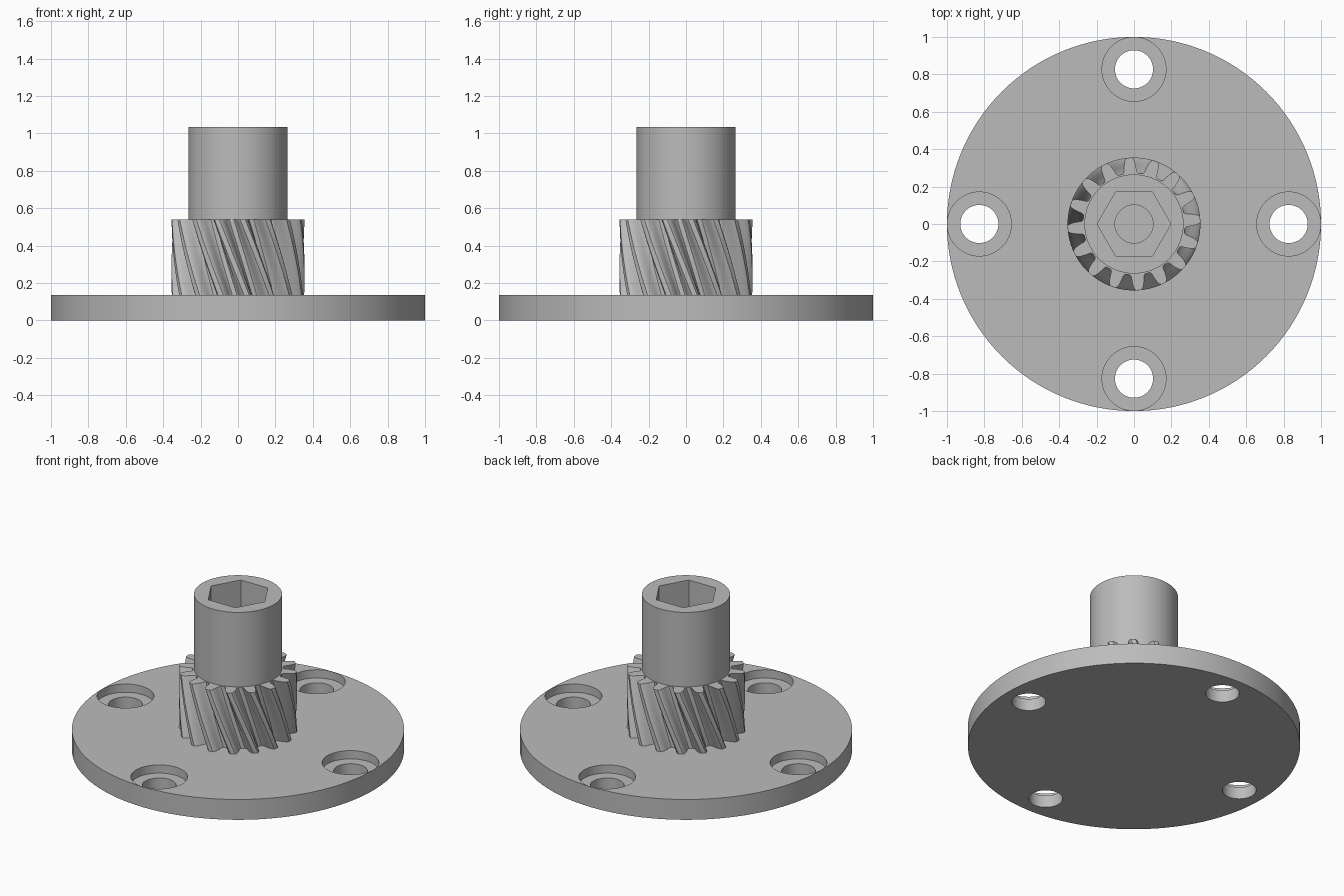
import bpy
import bmesh
from math import sin, cos, pi, radians

cube = bpy.data.objects.get("Cube")
if cube:
    bpy.data.objects.remove(cube, do_unlink=True)

PLATE_TOP, GEAR_TOP, HUB_TOP = 0.135, 0.54, 1.035
TEETH, TWIST, LAYERS = 16, radians(-26), 14

grey = bpy.data.materials.new("plain grey")
grey.use_nodes = True
GREY = (0.5, 0.5, 0.5, 1)
grey.diffuse_color = GREY
grey.node_tree.nodes["Principled BSDF"].inputs["Base Color"].default_value = GREY


def prism(name, outline, z0, z1, layers=1, twist=0.0):
    """Extrude a closed outline upward, turning it evenly by the twist."""
    bm = bmesh.new()
    rings = []
    for i in range(layers + 1):
        t = i / layers
        c, s = cos(twist * t), sin(twist * t)
        rings.append([bm.verts.new((x * c - y * s, x * s + y * c, z0 + (z1 - z0) * t))
                      for x, y in outline])
    n = len(outline)
    for low, high in zip(rings, rings[1:]):
        for j in range(n):
            k = (j + 1) % n
            bm.faces.new((low[j], low[k], high[k], high[j]))
    bm.faces.new(rings[0][::-1])
    bm.faces.new(rings[-1])
    mesh = bpy.data.meshes.new(name)
    bm.to_mesh(mesh)
    bm.free()
    obj = bpy.data.objects.new(name, mesh)
    bpy.context.collection.objects.link(obj)
    mesh.materials.append(grey)
    return obj


def circle(r, sides, cx=0.0, cy=0.0):
    return [(cx + r * cos(2 * pi * i / sides), cy + r * sin(2 * pi * i / sides))
            for i in range(sides)]


def cut(obj, cutter):
    """Subtract the cutter, then discard it."""
    mod = obj.modifiers.new("cut", 'BOOLEAN')
    mod.operation, mod.solver, mod.object = 'DIFFERENCE', 'EXACT', cutter
    cutter.hide_render = True
    bpy.context.view_layer.objects.active = obj
    bpy.ops.object.modifier_apply(modifier=mod.name)
    bpy.data.objects.remove(cutter, do_unlink=True)


def smooth(obj, angle):
    bpy.ops.object.select_all(action='DESELECT')
    obj.select_set(True)
    bpy.context.view_layer.objects.active = obj
    bpy.ops.object.shade_smooth_by_angle(angle=radians(angle))


# Round base plate with four counterbored screw holes
plate = prism("base_plate", circle(1, 128), 0, PLATE_TOP)
for i in range(4):
    x, y = 0.827 * cos(i * pi / 2), 0.827 * sin(i * pi / 2)
    cut(plate, prism("counterbore", circle(0.171, 64, x, y), 0.08, 0.3))
    cut(plate, prism("screw_hole", circle(0.102, 48, x, y), -0.1, 0.3))
smooth(plate, 30)

# Helical gear: (radius, half width) pairs up one flank of a tooth
flank = [(0.27, 0.041), (0.28, 0.034), (0.305, 0.032), (0.33, 0.028), (0.347, 0.022), (0.355, 0.014)]
side = [(-w, r) for r, w in flank]
tooth = side + [(-w, r) for w, r in reversed(side)]
outline = []
for i in range(TEETH):
    a = 2 * pi * i / TEETH + radians(4 - 90) - TWIST
    outline += [(r * cos(a) - w * sin(a), r * sin(a) + w * cos(a)) for w, r in tooth]
gear = prism("helical_gear", outline, PLATE_TOP, GEAR_TOP, LAYERS, TWIST)
cut(gear, prism("bore", circle(0.102, 48), 0, 1))
smooth(gear, 35)

# Cylindrical hub with a hexagonal socket
hub = prism("hub", circle(0.265, 96), GEAR_TOP, HUB_TOP)
cut(hub, prism("hex_socket", circle(0.197, 6), 0.4, 1.2))
smooth(hub, 30)
